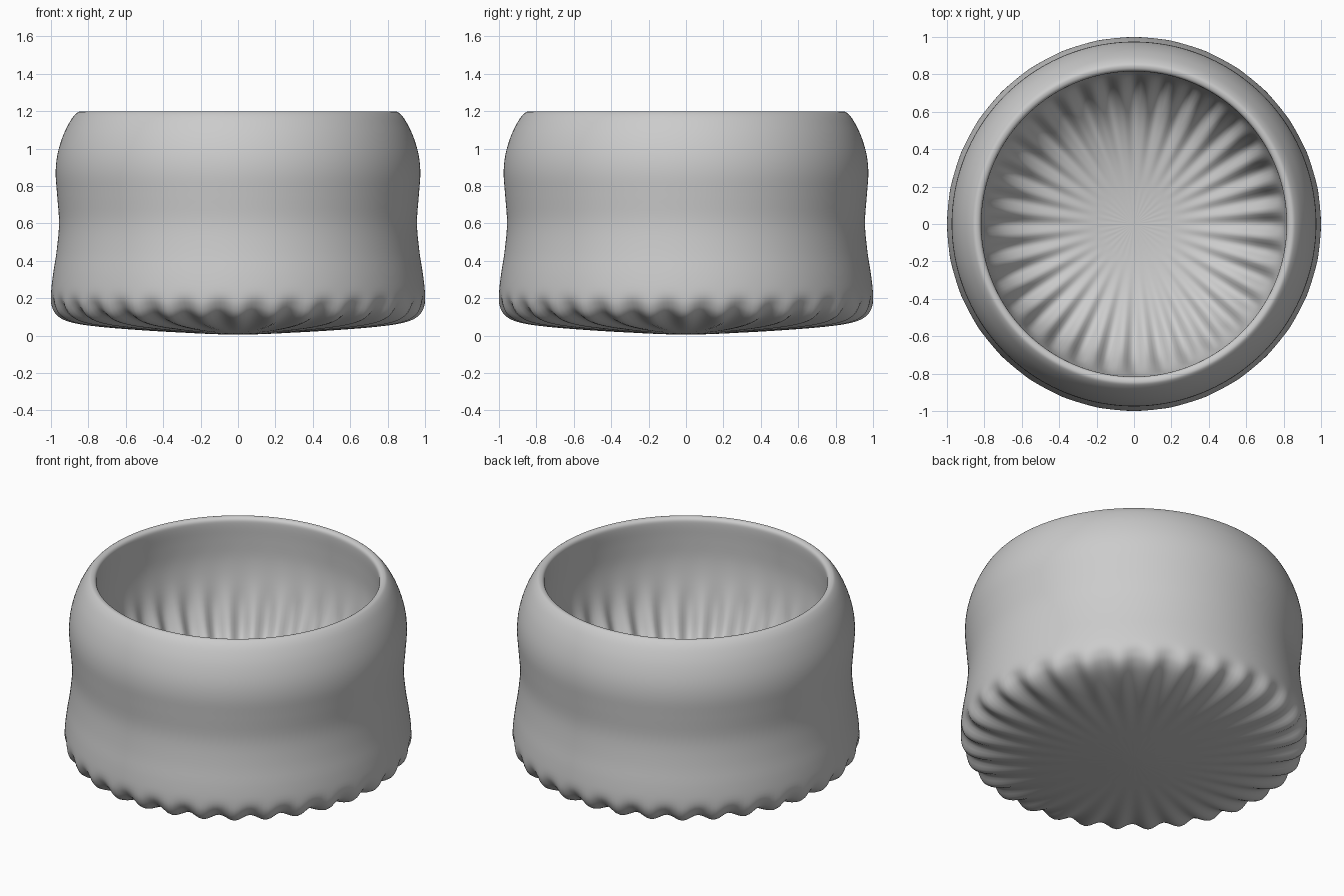
import bpy, bmesh
from math import cos, sin, pi, hypot

if "Cube" in bpy.data.objects:
    bpy.data.objects.remove(bpy.data.objects["Cube"])

SEGMENTS = 256
FLUTES = 32

# Profile from underside centre, up the outside, over the rim, down the inside:
# (radius, height, flute depth)
profile = [
    (0.0, 0.005, 0), (0.3, 0.016, 0), (0.55, 0.033, 0.002), (0.75, 0.055, 0.007),
    (0.88, 0.082, 0.014), (0.95, 0.115, 0.017), (0.985, 0.16, 0.011),
    (0.999, 0.22, 0.001), (0.99, 0.32, 0), (0.97, 0.45, 0), (0.957, 0.6, 0),
    (0.967, 0.75, 0), (0.975, 0.87, 0), (0.965, 0.97, 0), (0.935, 1.07, 0),
    (0.895, 1.15, 0), (0.862, 1.19, 0), (0.84, 1.197, 0), (0.82, 1.185, 0),
    (0.816, 1.15, 0), (0.822, 1.05, 0), (0.825, 0.92, 0), (0.808, 0.78, -0.003),
    (0.77, 0.63, -0.016), (0.7, 0.49, -0.022), (0.58, 0.39, -0.014),
    (0.42, 0.33, -0.005), (0.22, 0.295, 0), (0.0, 0.285, 0),
]


def smooth_profile(points, steps=4):
    """Catmull-Rom curve through the profile points."""
    def mirror(p):
        return (-p[0], p[1], p[2])
    pts = [mirror(points[1])] + points + [mirror(points[-2])]
    out = []
    for a, b, c, d in zip(pts, pts[1:], pts[2:], pts[3:]):
        for s in range(steps):
            t = s / steps
            out.append(tuple(0.5 * (2 * q + (r - p) * t + (2 * p - 5 * q + 4 * r - w) * t * t
                                    + (3 * q - p - 3 * r + w) * t ** 3)
                             for p, q, r, w in zip(a, b, c, d)))
    out.append(points[-1])
    return out


curve = smooth_profile(profile)
bm = bmesh.new()
rings = []

# Fluted rings, pushed along the profile normal
for prev, (r, z, depth), nxt in zip(curve, curve[1:], curve[2:]):
    dr, dz = nxt[0] - prev[0], nxt[1] - prev[1]
    length = hypot(dr, dz)
    ring = []
    for i in range(SEGMENTS):
        a = 2 * pi * i / SEGMENTS
        push = depth * cos(FLUTES * a)
        rr, zz = r + push * dz / length, z - push * dr / length
        ring.append(bm.verts.new((rr * cos(a), rr * sin(a), zz)))
    rings.append(ring)

# Wall faces and the two centre fans
bottom = bm.verts.new((0, 0, curve[0][1]))
floor = bm.verts.new((0, 0, curve[-1][1]))
for i in range(SEGMENTS):
    j = (i + 1) % SEGMENTS
    for lo, hi in zip(rings, rings[1:]):
        bm.faces.new((lo[i], lo[j], hi[j], hi[i]))
    bm.faces.new((bottom, rings[0][j], rings[0][i]))
    bm.faces.new((floor, rings[-1][i], rings[-1][j]))

for f in bm.faces:
    f.smooth = True
mesh = bpy.data.meshes.new("fluted_bowl")
bm.to_mesh(mesh)
bm.free()
bpy.context.collection.objects.link(bpy.data.objects.new("fluted_bowl", mesh))
